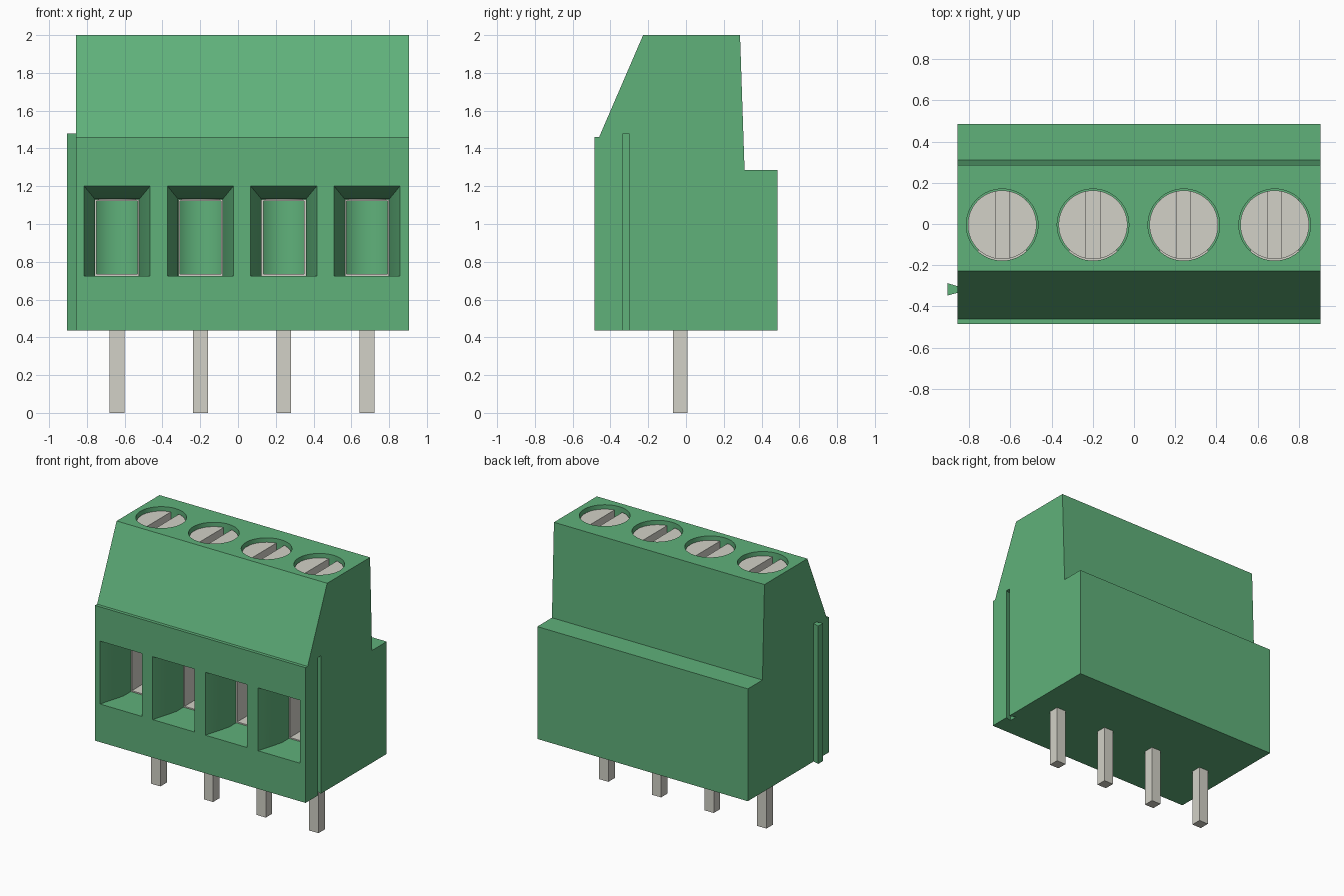
import bpy, bmesh
from mathutils import Matrix

cube = bpy.data.objects.get("Cube")
if cube:
    bpy.data.objects.remove(cube, do_unlink=True)


def material(name, rgb):
    m = bpy.data.materials.new(name)
    m.use_nodes = True
    m.diffuse_color = (*rgb, 1)
    m.node_tree.nodes["Principled BSDF"].inputs["Base Color"].default_value = (*rgb, 1)
    return m


GREEN = material("green plastic", (0.115, 0.44, 0.195))
METAL = material("grey metal", (0.644, 0.638, 0.571))


def finish(name, bm, mat):
    bmesh.ops.recalc_face_normals(bm, faces=bm.faces)
    mesh = bpy.data.meshes.new(name)
    bm.to_mesh(mesh)
    bm.free()
    mesh.materials.append(mat)
    ob = bpy.data.objects.new(name, mesh)
    bpy.context.collection.objects.link(ob)
    return ob


def loft(name, rings, mat):
    """Skin a stack of equal-length point rings and cap both ends."""
    bm = bmesh.new()
    loops = [[bm.verts.new(p) for p in ring] for ring in rings]
    n = len(loops[0])
    for a, b in zip(loops, loops[1:]):
        for i in range(n):
            j = (i + 1) % n
            bm.faces.new((a[i], a[j], b[j], b[i]))
    bm.faces.new(loops[0])
    bm.faces.new(loops[-1])
    return finish(name, bm, mat)


def box(name, x, y, z, mat):
    ring = [(x[0], y[0]), (x[1], y[0]), (x[1], y[1]), (x[0], y[1])]
    return loft(name, [[(*p, h) for p in ring] for h in z], mat)


def cylinder(name, x, y, r, z, mat):
    bm = bmesh.new()
    bmesh.ops.create_cone(bm, cap_ends=True, segments=64, radius1=r, radius2=r,
                          depth=z[1] - z[0],
                          matrix=Matrix.Translation((x, y, sum(z) / 2)))
    return finish(name, bm, mat)


def activate(ob):
    bpy.ops.object.select_all(action='DESELECT')
    ob.select_set(True)
    bpy.context.view_layer.objects.active = ob


def cut(ob, cutter):
    cutter.hide_render = True
    mod = ob.modifiers.new("cut", 'BOOLEAN')
    mod.operation = 'DIFFERENCE'
    mod.solver = 'EXACT'
    mod.object = cutter
    activate(ob)
    bpy.ops.object.modifier_apply(modifier=mod.name)
    bpy.data.objects.remove(cutter, do_unlink=True)


def smooth(ob):
    activate(ob)
    bpy.ops.object.shade_smooth_by_angle(angle=0.5)


X0, X1 = -0.857, 0.905
BASE, TOP, FRONT = 0.437, 2.0, -0.485
POLES = [-0.64 + 0.441 * i for i in range(4)]
BORE_Y = -0.004
FLOOR, LINTEL = 0.725, 1.132

# Housing: side profile swept along x
profile = [(FRONT, BASE), (0.485, BASE), (0.485, 1.287), (0.31, 1.287),
           (0.286, TOP), (-0.227, TOP), (-0.46, 1.46), (FRONT, 1.46)]
housing = loft("housing", [[(x, y, z) for y, z in profile] for x in (X0, X1)], GREEN)


# Dovetail rib on one end, matching groove in the other
def dovetail(name, shift, z0, neck):
    shape = [(-0.905, -0.347), (neck, -0.334), (neck, -0.302), (-0.905, -0.287)]
    return loft(name, [[(x + shift, y, z) for x, y in shape] for z in (z0, 1.48)], GREEN)


dovetail("dovetail_rib", 0, BASE, X0)
cut(housing, dovetail("groove_cutter", X1 - X0, BASE - 0.1, X0 + 0.001))


# Wire entry funnel: tapered mouth, then a straight throat
def entry_cutter(x):
    def ring(y, half, top):
        return [(x - half, y, FLOOR), (x + half, y, FLOOR),
                (x + half, y, top), (x - half, y, top)]
    return loft("entry_cutter", [ring(FRONT - 0.05, 0.175, 1.201), ring(FRONT, 0.175, 1.201),
                                 ring(-0.285, 0.118, LINTEL), ring(0.05, 0.118, LINTEL)], GREEN)


for i, x in enumerate(POLES, 1):
    cut(housing, cylinder("bore_cutter", x, BORE_Y, 0.174, (FLOOR - 0.004, TOP + 0.1), GREEN))
    cut(housing, entry_cutter(x))

    # Clamp cage: open-ended metal sleeve behind the entry
    cage = box(f"clamp_cage_{i}", (x - 0.117, x + 0.117), (-0.2, 0.12),
               (FLOOR + 0.001, LINTEL - 0.001), METAL)
    cut(cage, box("cage_cutter", (x - 0.108, x + 0.108), (-0.3, 0.3),
                  (FLOOR + 0.01, LINTEL - 0.01), METAL))

    # Slotted clamp screw
    head = cylinder(f"screw_head_{i}", x, BORE_Y, 0.167, (1.6, 1.97), METAL)
    cut(head, box("slot_cutter", (x - 0.033, x + 0.033), (-0.3, 0.3), (1.89, 2.1), METAL))
    smooth(head)
    smooth(cylinder(f"screw_shank_{i}", x, BORE_Y, 0.1, (LINTEL - 0.005, 1.61), METAL))

    # Solder pin
    box(f"pin_{i}", (x - 0.039, x + 0.039), (-0.069, 0.008), (0, BASE + 0.02), METAL)

smooth(housing)
